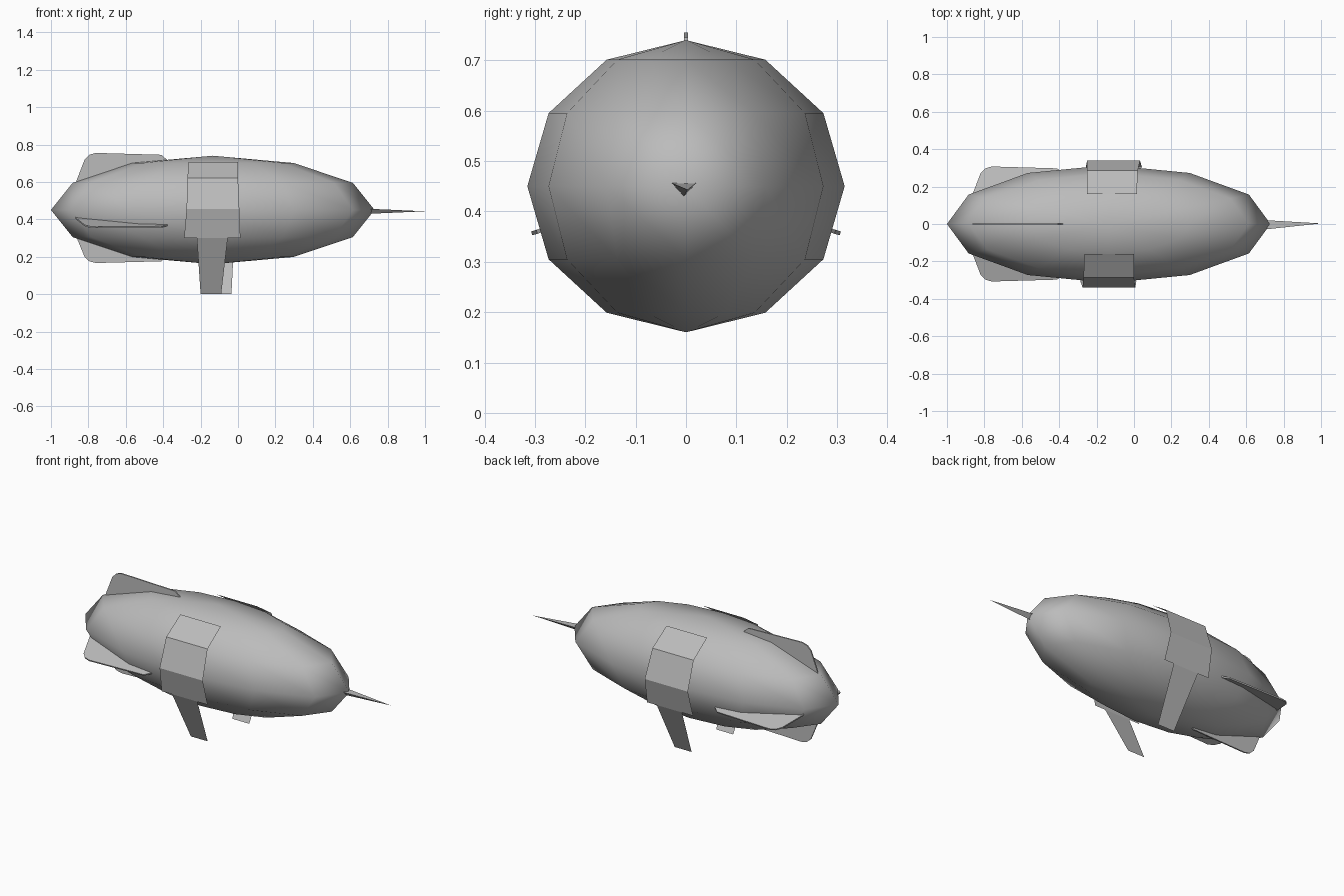
import bpy, bmesh, math
from mathutils import Matrix, Vector

cube = bpy.data.objects.get("Cube")
if cube:
    bpy.data.objects.remove(cube)

grey = bpy.data.materials.new("plain_grey")
grey.use_nodes = True
colour = (0.5, 0.5, 0.5, 1)
grey.diffuse_color = colour
grey.node_tree.nodes["Principled BSDF"].inputs["Base Color"].default_value = colour

AXIS_Z = 0.45


def finish(name, bm, smooth=False):
    mesh = bpy.data.meshes.new(name)
    bm.to_mesh(mesh)
    bm.free()
    mesh.materials.append(grey)
    for poly in mesh.polygons:
        poly.use_smooth = smooth
    obj = bpy.data.objects.new(name, mesh)
    bpy.context.collection.objects.link(obj)
    return obj


# Hull: stretched sphere with upright poles
bm = bmesh.new()
bmesh.ops.create_uvsphere(bm, u_segments=12, v_segments=6, radius=1,
                          matrix=Matrix.Translation((-0.135, 0, AXIS_Z))
                          @ Matrix.Diagonal((0.865, 0.315, 0.29, 1)))
finish("hull", bm, smooth=True)

# Nose spike: three-sided, flat side up
bm = bmesh.new()
tip = bm.verts.new((1, 0.003, 0.443))
base = [bm.verts.new((0.71, y, z)) for y, z in ((-0.028, 0.456), (-0.004, 0.43), (0.02, 0.456))]
for i in range(3):
    bm.faces.new((base[i], base[(i + 1) % 3], tip))
bm.faces.new(base[::-1])
bmesh.ops.recalc_face_normals(bm, faces=bm.faces)
finish("nose_spike", bm)

# Tail fins: one outline (along x, out from axis) turned around the hull
FIN = ((-0.85, 0.10), (-0.87, 0.14), (-0.82, 0.27), (-0.795, 0.295),
       (-0.76, 0.305), (-0.41, 0.295), (-0.37, 0.26), (-0.40, 0.10))


def fin(name, degrees, reach):
    angle = math.radians(degrees)
    out = Vector((0, math.cos(angle), math.sin(angle)))
    bm = bmesh.new()
    bm.faces.new([bm.verts.new(Vector((x, 0, AXIS_Z)) + out * r * reach) for x, r in FIN])
    obj = finish(name, bm)
    slab = obj.modifiers.new("thickness", "SOLIDIFY")
    slab.thickness = 0.008
    slab.offset = 0


fin("top_fin", 90, 1.0)
fin("bottom_fin", -90, 0.93)
fin("left_fin", -17, 1.05)
fin("right_fin", 197, 1.05)


# Thin sheets following rows of (y, z, x start, x end, shift on the far side)
def sheet(name, side, rows):
    bm = bmesh.new()
    pairs = []
    for y, z, x0, x1, shift in rows:
        move = shift if side > 0 else 0
        pairs.append([bm.verts.new((x + move, side * y, z)) for x in (x0, x1)])
    for (a, b), (c, d) in zip(pairs, pairs[1:]):
        bm.faces.new((a, b, d, c) if side > 0 else (a, c, d, b))
    bmesh.ops.recalc_face_normals(bm, faces=bm.faces)
    for face in bm.faces:
        if face.normal.y * side < 0:
            face.normal_flip()
    finish(name, bm)


PANEL = ((0.16, 0.706, -0.265, 0.0, 0.015),
         (0.285, 0.62, -0.27, 0.0, 0.02),
         (0.34, 0.455, -0.275, 0.007, 0.025),
         (0.302, 0.30, -0.288, 0.013, 0.03))
LEG = ((0.302, 0.30, -0.22, -0.055, 0.035),
       (0.155, 0.0, -0.20, -0.09, 0.055))

for label, side in (("front", -1), ("back", 1)):
    sheet(label + "_panel", side, PANEL)
    sheet(label + "_leg", side, LEG)
